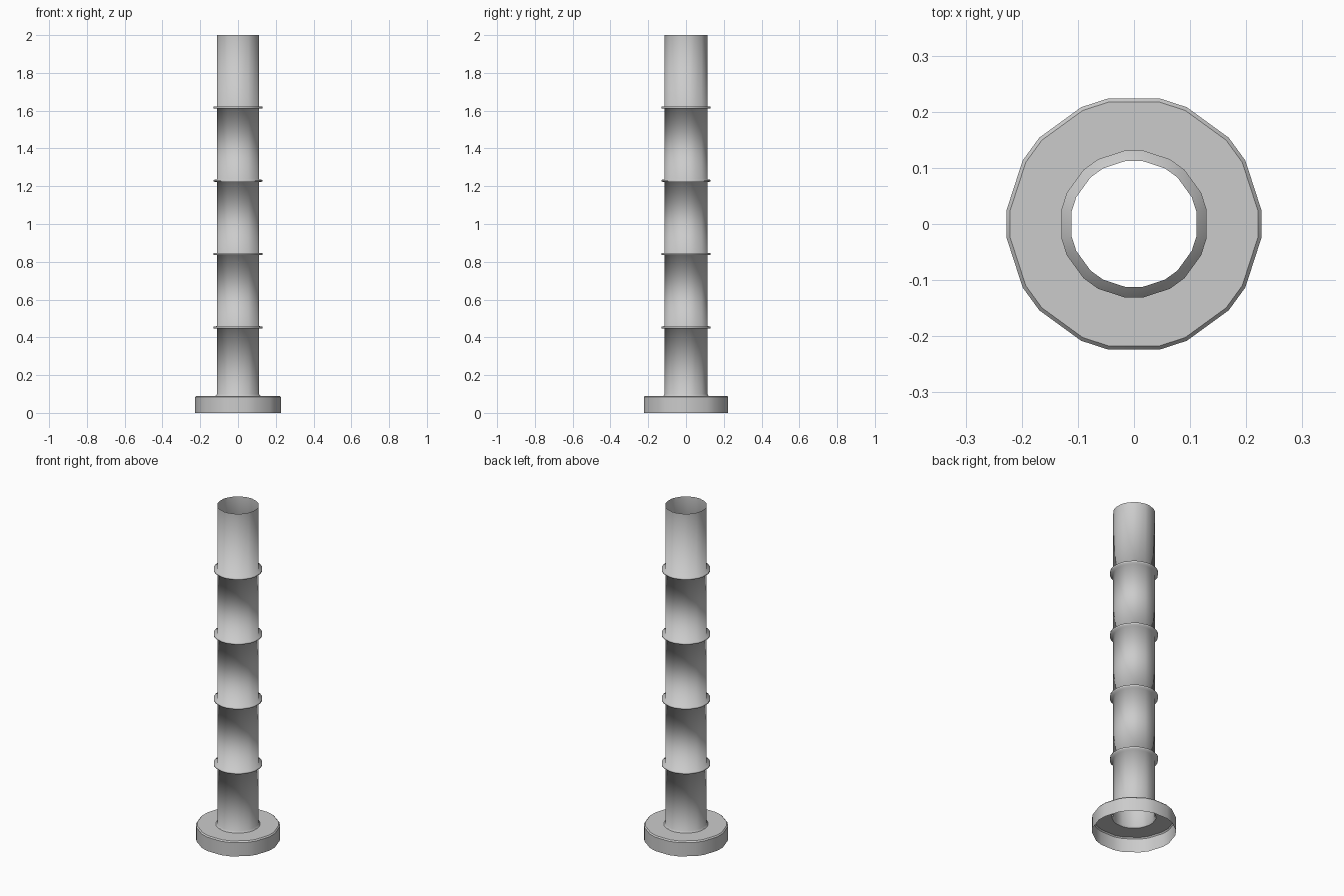
import bpy
import bmesh
from math import cos, sin, radians

cube = bpy.data.objects.get("Cube")
if cube:
    bpy.data.objects.remove(cube, do_unlink=True)

grey = bpy.data.materials.new("plain_grey")
grey.use_nodes = True
colour = (0.6, 0.6, 0.6, 1)
grey.diffuse_color = colour
grey.node_tree.nodes["Principled BSDF"].inputs["Base Color"].default_value = colour


def lathe(name, profile, half_angle):
    """Sweep (radius, z) points around a ten-sided outline with cut corners."""
    angles = [radians(36 * k + s * half_angle) for k in range(10) for s in (-1, 1)]
    bm = bmesh.new()
    loops = [[bm.verts.new((r * cos(a), r * sin(a), z)) for a in angles]
             for r, z in profile]
    for low, high in zip(loops, loops[1:]):
        for i in range(len(angles)):
            j = (i + 1) % len(angles)
            bm.faces.new((low[i], low[j], high[j], high[i]))
    mesh = bpy.data.meshes.new(name)
    bm.to_mesh(mesh)
    bm.free()
    mesh.materials.append(grey)
    obj = bpy.data.objects.new(name, mesh)
    bpy.context.collection.objects.link(obj)
    bpy.ops.object.select_all(action="DESELECT")
    obj.select_set(True)
    bpy.context.view_layer.objects.active = obj
    return obj


# Base flange: hollow underneath, bevelled rim, open in the middle
lathe("base_flange", [(0.2284, 0), (0.2284, 0.083), (0.222, 0.09), (0.12, 0.09)], 6.3)
bpy.ops.object.shade_smooth_by_angle(angle=radians(30))

# Open pipe with a small fillet at its foot and four raised rings
pipe_r, ring_r = 0.1135, 0.132
profile = [(0.121, 0.09), (pipe_r, 0.1)]
for i in range(4):
    z = 0.453 + 0.388 * i
    profile += [(pipe_r, z - 0.006), (ring_r, z - 0.005),
                (ring_r, z + 0.005), (pipe_r, z + 0.006)]
profile.append((pipe_r, 2))
lathe("ringed_pipe", profile, 11)
bpy.ops.object.shade_smooth()
